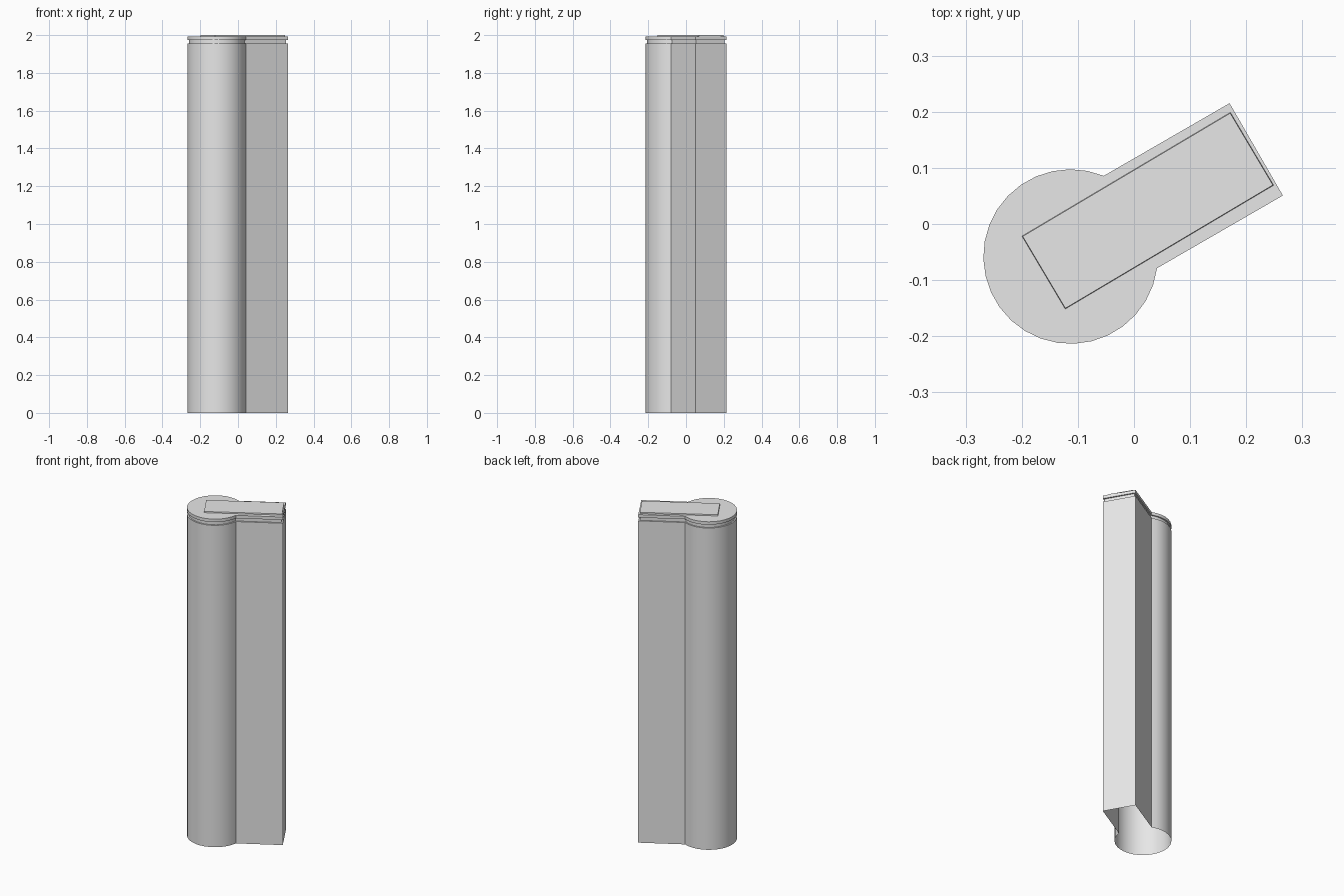
import bpy, bmesh
from math import asin, cos, sin, pi, radians
from mathutils import Matrix, Vector

if "Cube" in bpy.data.objects:
    bpy.data.objects.remove(bpy.data.objects["Cube"], do_unlink=True)

RADIUS, HALF_WIDTH, REACH = 0.1555, 0.095, 0.382
TURN = radians(30)
PLACE = Matrix.Translation((-0.113, -0.058, 0)) @ Matrix.Rotation(TURN, 4, "Z")

grey = bpy.data.materials.new("light grey")
grey.use_nodes = True
grey.diffuse_color = (0.8, 0.8, 0.8, 1)
grey.node_tree.nodes["Principled BSDF"].inputs["Base Color"].default_value = (0.8, 0.8, 0.8, 1)


def keyhole(inset, steps=25):
    """Round column merged with a straight wing, drawn in by inset."""
    r, w, end = RADIUS - inset, HALF_WIDTH - inset, REACH - inset
    start = asin(w / r)
    sweep = 2 * (pi - start)
    arc = [start + sweep * i / steps for i in range(steps + 1)]
    return [(r * cos(a), r * sin(a)) for a in arc] + [(end, -w), (end, w)]


def rectangle(inset):
    u0, u1, w = -0.056 + inset, 0.376 - inset, 0.0755 - inset
    return [(u0, -w), (u1, -w), (u1, w), (u0, w)]


def loft(name, outline, levels, matrix, capped):
    """Stack outlines at (height, inset) levels and join them."""
    bm = bmesh.new()
    rings = [[bm.verts.new(matrix @ Vector((x, y, z))) for x, y in outline(inset)]
             for z, inset in levels]
    for low, high in zip(rings, rings[1:]):
        for i in range(len(low)):
            j = (i + 1) % len(low)
            bm.faces.new((low[i], low[j], high[j], high[i]))
    if capped:
        bm.faces.new(rings[-1])
    mesh = bpy.data.meshes.new(name)
    bm.to_mesh(mesh)
    bm.free()
    mesh.materials.append(grey)
    obj = bpy.data.objects.new(name, mesh)
    bpy.context.collection.objects.link(obj)
    bpy.ops.object.select_all(action="DESELECT")
    obj.select_set(True)
    bpy.context.view_layer.objects.active = obj
    bpy.ops.object.shade_smooth_by_angle(angle=radians(30))
    return obj


GROOVE = 0.008

# Hollow column, open at the foot, with a narrow neck at the top
loft("column_body", keyhole, [(0, 0), (1.955, 0), (1.955, GROOVE), (1.975, GROOVE)],
     PLACE, False)

# Thin lid above the groove
loft("column_lid", keyhole, [(1.975, GROOVE), (1.975, 0), (1.993, 0)], PLACE, True)

# Raised rectangular plate on the lid
loft("top_plate", rectangle, [(1.993, 0), (2.0, 0.001)],
     PLACE @ Matrix.Rotation(radians(0.7), 4, "Z"), True)
